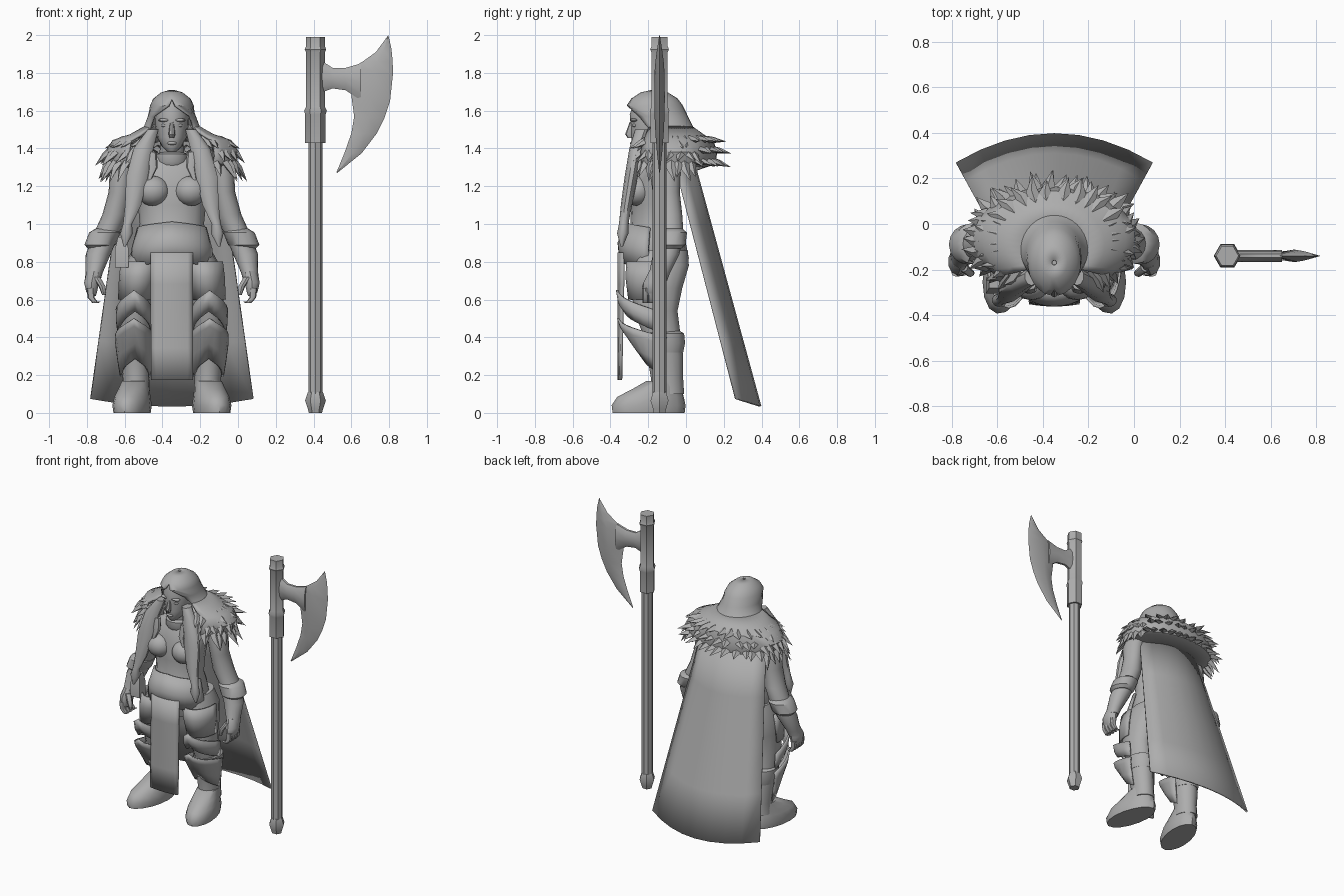
import bpy, bmesh, math, random
from mathutils import Vector, Matrix

random.seed(4)
cube = bpy.data.objects.get("Cube")
if cube:
    bpy.data.objects.remove(cube, do_unlink=True)

grey = bpy.data.materials.new("plain grey")
grey.use_nodes = True
tone = (0.42, 0.42, 0.42, 1)
grey.diffuse_color = tone
grey.node_tree.nodes["Principled BSDF"].inputs["Base Color"].default_value = tone

FIGURE_X = -0.35   # the figure stands left of the axe
parts = []


def finish(name, bm, thick=0):
    """Turn a bmesh into a named, coloured object."""
    bmesh.ops.remove_doubles(bm, verts=bm.verts, dist=0.0005)
    bmesh.ops.recalc_face_normals(bm, faces=bm.faces)
    mesh = bpy.data.meshes.new(name)
    bm.to_mesh(mesh)
    bm.free()
    mesh.materials.append(grey)
    obj = bpy.data.objects.new(name, mesh)
    bpy.context.collection.objects.link(obj)
    if thick:
        solid = obj.modifiers.new("thickness", 'SOLIDIFY')
        solid.thickness = thick
        solid.offset = 0
    parts.append(obj)
    return obj


def skin(name, sections, closed=True, thick=0, matrix=None):
    """Join a row of equal-length sections with quads."""
    bm = bmesh.new()
    rows = [[bm.verts.new(p) for p in section] for section in sections]
    count = len(rows[0])
    for low, high in zip(rows, rows[1:]):
        for i in range(count if closed else count - 1):
            j = (i + 1) % count
            bm.faces.new((low[i], low[j], high[j], high[i]))
    if closed:
        bm.faces.new(rows[0])
        bm.faces.new(rows[-1])
    if matrix:
        bmesh.ops.transform(bm, matrix=matrix, verts=bm.verts)
    return finish(name, bm, thick)


def loft(name, rings, arc=(-180, 180), seg=16, peak=0, thick=0, side=1, turn=0):
    """Stack level ellipses (x, y, z, rx, ry, optional front gap in degrees)."""
    closed = arc[1] - arc[0] == 360 and len(rings[0]) == 5
    sections = []
    for x, y, z, rx, ry, *gap in rings:
        start, end = (gap[0], 360 - gap[0]) if gap else arc
        section = []
        for i in range(seg if closed else seg + 1):
            u = i / seg
            t = math.radians(start + (end - start) * u)
            rise = peak * (1 - abs(2 * u - 1))
            section.append((FIGURE_X + side * (x + rx * math.sin(t)),
                            y - ry * math.cos(t), z + rise))
        sections.append(section)
    matrix = None
    if turn:
        pivot = Matrix.Translation((FIGURE_X + side * rings[0][0], -0.1, 0))
        matrix = pivot @ Matrix.Rotation(math.radians(turn * side), 4, 'Z') @ pivot.inverted()
    return skin(name, sections, closed, thick, matrix)


def ball(name, x, y, z, size):
    bm = bmesh.new()
    bmesh.ops.create_uvsphere(bm, u_segments=14, v_segments=10, radius=1)
    bmesh.ops.scale(bm, vec=size, verts=bm.verts)
    bmesh.ops.translate(bm, vec=(FIGURE_X + x, y, z), verts=bm.verts)
    return finish(name, bm)


def sheet(name, top, bottom, thick):
    """Hanging cloth; each end is (half width, edge y, bulge, z, drop)."""
    sections = []
    for k in range(5):
        w, y, bulge, z, drop = [a + (b - a) * k / 4 for a, b in zip(top, bottom)]
        spread = [i / 4 - 1 for i in range(9)]
        sections.append([(FIGURE_X + w * s, y + bulge * (1 - s * s), z - drop * (1 - s * s))
                         for s in spread])
    return skin(name, sections, False, thick)


# Torso, collar and chest
loft("torso", [(0, -.15, .7, .15, .13), (0, -.15, .82, .2, .165), (0, -.165, .92, .19, .16),
               (0, -.165, 1, .17, .13), (0, -.165, 1.1, .18, .125), (0, -.165, 1.2, .2, .125),
               (0, -.14, 1.3, .22, .12), (0, -.14, 1.36, .12, .09)])
loft("collar", [(0, -.17, 1.31, .08, .085), (0, -.17, 1.33, .09, .095),
                (0, -.175, 1.37, .085, .09), (0, -.175, 1.38, .06, .07)])
loft("neck", [(0, -.16, 1.3, .07, .07), (0, -.18, 1.46, .06, .07)])

# Hip wrap, front panel and pouch
loft("hip_wrap", [(0, -.16, .77, .215, .185), (0, -.165, .87, .21, .19),
                  (0, -.165, .98, .18, .145)], arc=(-80, 80), peak=.03, thick=.015)
sheet("front_panel", (.11, -.33, -.025, .85, 0), (.11, -.345, -.01, .175, 0), .015)
loft("pouch", [(-.265, -.27, .77, .05, .05), (-.265, -.27, .87, .05, .05),
               (-.265, -.26, .93, .03, .03)], arc=(-135, 225), seg=4)

# Head and face
loft("head", [(0, -.24, 1.385, .025, .03), (0, -.222, 1.41, .052, .065), (0, -.19, 1.46, .078, .1),
              (0, -.185, 1.52, .088, .108), (0, -.18, 1.58, .09, .118), (0, -.175, 1.65, .08, .1)])
loft("nose", [(0, -.284, 1.54, .01, .014), (0, -.302, 1.475, .018, .02),
              (0, -.295, 1.455, .012, .014)], seg=8)
ball("lips", 0, -.28, 1.428, (.026, .016, .01))
for side, word in ((1, "left"), (-1, "right")):
    ball(word + "_brow", .04 * side, -.274, 1.55, (.034, .022, .01))
    ball(word + "_eye", .038 * side, -.27, 1.522, (.02, .014, .009))

# Hair running back into the fur mantle
loft("hair", [(0, -.17, 1.705, .01, .01, 0), (0, -.168, 1.692, .055, .07, 0),
              (0, -.167, 1.66, .095, .12, 0), (0, -.166, 1.625, .112, .145, 8),
              (0, -.145, 1.57, .122, .15, 48), (0, -.11, 1.51, .145, .145, 52),
              (0, -.09, 1.46, .2, .17, 50)], seg=24, thick=.01)
loft("fur_mantle", [(0, -.11, 1.52, .13, .13, 50), (0, -.09, 1.47, .22, .18, 48),
                    (0, -.07, 1.44, .31, .21, 44), (0, -.065, 1.38, .35, .225, 40),
                    (0, -.065, 1.32, .335, .215, 38), (0, -.09, 1.29, .24, .15, 40)],
     seg=28, thick=.012)

# Fur tufts in rows round the mantle
bm = bmesh.new()
for z, rx, ry, drop, count in ((1.34, .32, .19, .95, 30), (1.4, .31, .185, .6, 28),
                               (1.45, .25, .165, .3, 24)):
    for i in range(count):
        t = math.radians(34 + 292 * (i + .5 * random.random()) / (count - .5))
        out = Vector((math.sin(t), -math.cos(t), 0))
        fall = drop * (1.25 if out.y < .5 else .3)
        way = (out - Vector((0, 0, fall))).normalized()
        across = Vector((-out.y, out.x, 0))
        up = across.cross(way)
        base = Vector((FIGURE_X + rx * out.x, -.07 + ry * out.y, z))
        size = random.uniform(.085, .13)
        rows = []
        for along, wide in ((0, .032), (.5, .026)):
            mid = base + way * size * along
            rows.append([bm.verts.new(mid + d * wide * k) for d, k in
                         ((across, 1), (up, .6), (across, -1), (up, -.6))])
        tip = bm.verts.new(base + way * size + across * random.uniform(-.03, .03)
                           - Vector((0, 0, .02 * fall)))
        for a in range(4):
            b = (a + 1) % 4
            bm.faces.new((rows[0][a], rows[0][b], rows[1][b], rows[1][a]))
            bm.faces.new((rows[1][a], rows[1][b], tip))
finish("fur_tufts", bm)

# Cape
sheet("cape", (.255, -.055, .1, 1.31, 0), (.43, .265, .128, .075, .04), .012)

# Paired parts
for side, word in ((1, "left"), (-1, "right")):
    def pair(name, rings, **options):
        return loft(word + "_" + name, rings, side=side, **options)

    ball(word + "_breast", .1 * side, -.255, 1.175, (.088, .08, .08))

    # Long locks hanging over the chest
    pair("lock", [(.1, -.23, 1.5, .03, .04), (.15, -.265, 1.4, .055, .035),
                  (.185, -.29, 1.25, .06, .035), (.205, -.315, 1.1, .045, .03),
                  (.235, -.33, 1, .025, .025), (.24, -.335, .95, .035, .03),
                  (.25, -.34, .88, .006, .006)], seg=10)
    pair("lock_wisp", [(.11, -.27, 1.38, .03, .02), (.1, -.285, 1.3, .025, .02),
                       (.13, -.3, 1.2, .004, .004)], seg=8)

    # Arm, cuff and hand
    pair("arm", [(.23, -.11, 1.37, .06, .07), (.265, -.11, 1.27, .065, .08),
                 (.275, -.105, 1.17, .06, .072), (.3, -.095, 1.05, .068, .075),
                 (.345, -.085, .95, .068, .072), (.39, -.105, .84, .066, .07),
                 (.412, -.14, .74, .045, .055), (.42, -.155, .7, .042, .055)])
    pair("cuff", [(.385, -.09, .87, .06, .065), (.38, -.09, .89, .083, .088),
                  (.355, -.085, .955, .083, .09), (.345, -.085, .975, .06, .065)])
    pair("palm", [(.412, -.145, .75, .04, .05), (.425, -.165, .69, .042, .06),
                  (.425, -.17, .64, .03, .058), (.42, -.17, .62, .018, .05)], seg=10)
    for k, finger in enumerate(("index", "middle", "ring", "little")):
        y = -.214 + .03 * k
        pair(finger + "_finger", [(.432, y, .66, .02, .017), (.428, y, .61, .018, .016),
                                  (.405, y, .582, .016, .015), (.385, y, .59, .01, .01)], seg=8)
    pair("thumb", [(.4, -.19, .72, .02, .02), (.37, -.215, .67, .018, .018),
                   (.36, -.215, .625, .01, .012)], seg=8)

    # Leg, boot and foot
    pair("leg", [(.11, -.14, .86, .1, .15), (.14, -.135, .78, .115, .15),
                 (.175, -.155, .66, .095, .135), (.19, -.16, .54, .085, .115),
                 (.195, -.13, .42, .08, .1), (.195, -.11, .3, .08, .095),
                 (.19, -.1, .18, .07, .085), (.19, -.1, .1, .075, .09)])
    pair("boot_top", [(.195, -.115, .32, .082, .1), (.195, -.115, .37, .092, .11),
                      (.195, -.12, .42, .092, .11), (.195, -.125, .435, .07, .09)])
    pair("foot", [(.19, -.2, 0, .092, .195), (.19, -.2, .04, .098, .2),
                  (.19, -.19, .085, .09, .18), (.19, -.155, .125, .08, .135),
                  (.19, -.115, .17, .07, .095)], turn=12)

    # Pointed overlapping leg plates
    plate = dict(arc=(-100, 100), seg=12, thick=.012)
    pair("thigh_plate", [(.19, -.17, .6, .09, .13), (.175, -.165, .72, .1, .15),
                         (.165, -.16, .8, .1, .15)], **plate)
    pair("knee_plate", [(.195, -.15, .42, .088, .17), (.195, -.15, .47, .095, .205),
                        (.2, -.155, .53, .092, .21)], peak=.12, **plate)
    pair("shin_plate", [(.195, -.12, .19, .075, .1), (.195, -.13, .27, .088, .15),
                        (.2, -.14, .36, .095, .205), (.2, -.14, .4, .095, .22)],
         peak=.1, **plate)

# Axe shaft and collar
AXE_X, AXE_Y = .41, -.14


def shaft(name, profile, seg):
    loft(name, [(AXE_X - FIGURE_X, AXE_Y, z, r, r) for z, r in profile],
         arc=(-90, 270), seg=seg)


shaft("axe_shaft", [(.08, .038), (1.45, .038)], 8)
shaft("axe_pommel", [(0, .035), (.02, .04), (.065, .055), (.11, .04)], 6)
shaft("axe_collar", [(1.43, .054), (1.58, .054), (1.6, .06), (1.62, .05), (1.91, .05),
                     (1.925, .057), (1.94, .05), (1.99, .05)], 6)

# Axe neck
neck = []
for x, low, high in ((.44, 1.69, 1.87), (.5, 1.715, 1.83), (.57, 1.705, 1.83), (.65, 1.65, 1.855)):
    mid, half = (low + high) / 2, (high - low) / 2
    neck.append([(x, AXE_Y + .026 * math.cos(a), mid + half * math.sin(a))
                 for a in (math.tau * k / 10 for k in range(10))])
skin("axe_neck", neck)

# Axe blade: inner edge, thick ridge, sharp outer edge
blade = []
for xi, zi, xo, zo, half in ((.793, 1.995, .796, 2, .002), (.73, 1.91, .812, 1.93, .014),
                             (.66, 1.86, .819, 1.86, .022), (.61, 1.83, .82, 1.79, .026),
                             (.6, 1.68, .805, 1.65, .028), (.615, 1.57, .775, 1.56, .026),
                             (.6, 1.48, .735, 1.48, .022), (.565, 1.38, .655, 1.375, .014),
                             (.522, 1.275, .525, 1.27, .002)):
    x, z = xi + .5 * (xo - xi), zi + .5 * (zo - zi)
    blade.append([(xi, AXE_Y, zi), (x, AXE_Y - half, z), (xo, AXE_Y, zo), (x, AXE_Y + half, z)])
skin("axe_blade", blade)

# Smooth shading with sharp creases kept
bpy.ops.object.select_all(action='DESELECT')
for obj in parts:
    obj.select_set(True)
bpy.context.view_layer.objects.active = parts[0]
bpy.ops.object.shade_smooth_by_angle(angle=math.radians(40))
